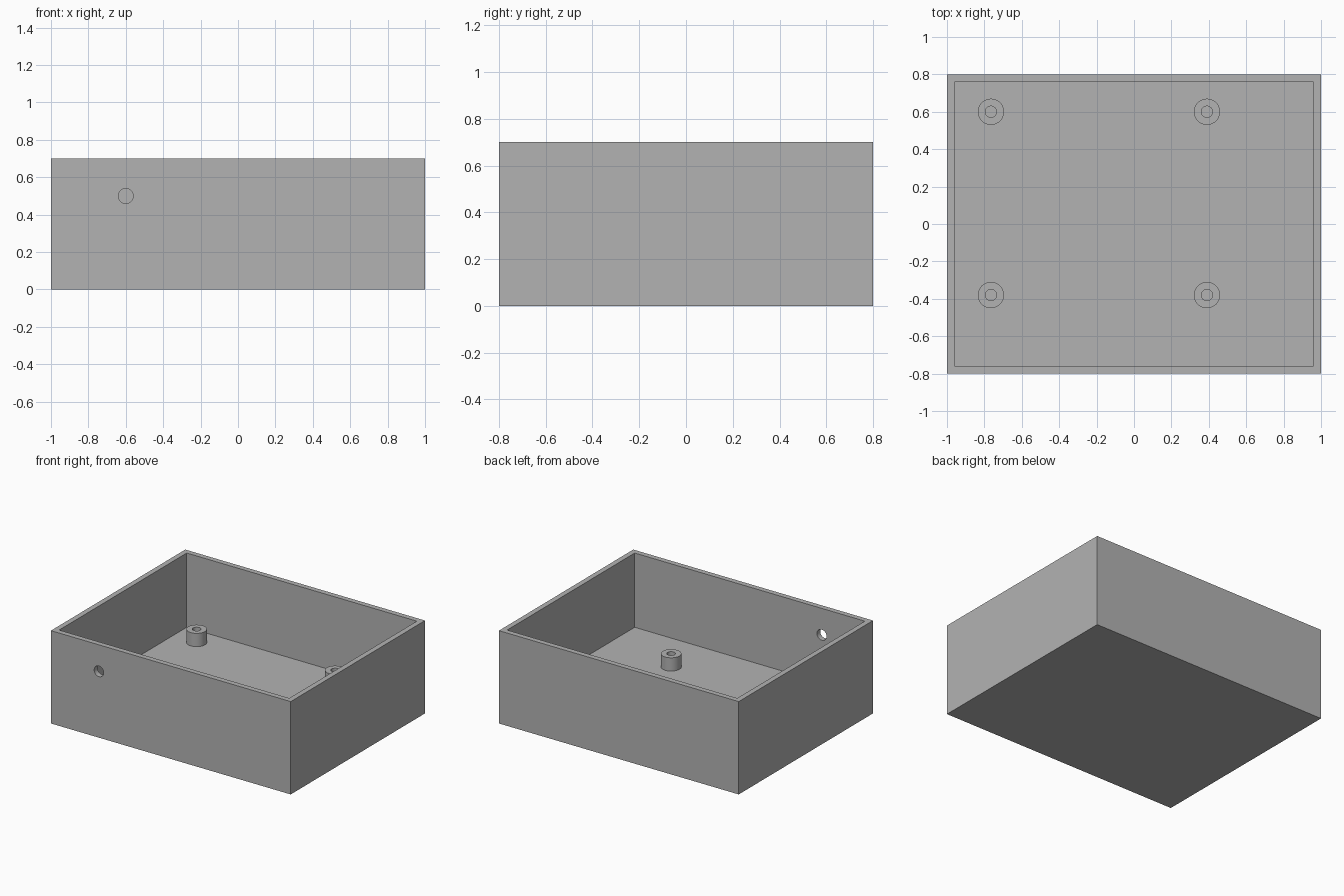
import bpy, bmesh, math
from mathutils import Matrix

cube = bpy.data.objects.get("Cube")
if cube:
    bpy.data.objects.remove(cube, do_unlink=True)

LENGTH, DEPTH, HEIGHT = 2.0, 1.6, 0.7
WALL, FLOOR = 0.04, 0.14
POST_HEIGHT, POST_RADIUS, BORE_RADIUS = 0.1, 0.07, 0.03
SIDES = 48

grey = bpy.data.materials.new("plain grey")
grey.use_nodes = True
color = (0.45, 0.45, 0.45, 1)
grey.diffuse_color = color
grey.node_tree.nodes["Principled BSDF"].inputs["Base Color"].default_value = color


def make_object(name, bm):
    bmesh.ops.recalc_face_normals(bm, faces=bm.faces)
    mesh = bpy.data.meshes.new(name)
    bm.to_mesh(mesh)
    bm.free()
    mesh.materials.append(grey)
    obj = bpy.data.objects.new(name, mesh)
    bpy.context.collection.objects.link(obj)
    return obj


def block(name, size, bottom):
    bm = bmesh.new()
    bmesh.ops.create_cube(bm, size=1)
    bmesh.ops.scale(bm, vec=size, verts=bm.verts)
    bmesh.ops.translate(bm, vec=(0, 0, bottom + size[2] / 2), verts=bm.verts)
    return make_object(name, bm)


def activate(obj):
    bpy.ops.object.select_all(action='DESELECT')
    obj.select_set(True)
    bpy.context.view_layer.objects.active = obj


def cut(target, cutter):
    cutter.hide_render = True
    mod = target.modifiers.new("cut", 'BOOLEAN')
    mod.operation = 'DIFFERENCE'
    mod.solver = 'EXACT'
    mod.object = cutter
    activate(target)
    bpy.ops.object.modifier_apply(modifier=mod.name)
    bpy.data.objects.remove(cutter, do_unlink=True)


# Open tray with a thick floor
tray = block("tray", (LENGTH, DEPTH, HEIGHT), 0)
cut(tray, block("cavity_cutter", (LENGTH - 2 * WALL, DEPTH - 2 * WALL, HEIGHT), FLOOR))

# Round cable hole through the front wall
bm = bmesh.new()
bmesh.ops.create_cone(bm, cap_ends=True, segments=SIDES, radius1=0.04, radius2=0.04, depth=0.2,
                      matrix=Matrix.Translation((-0.6, -DEPTH / 2, 0.5))
                      @ Matrix.Rotation(math.pi / 2, 4, 'X'))
cut(tray, make_object("cable_hole_cutter", bm))
activate(tray)
bpy.ops.object.shade_smooth_by_angle(angle=math.radians(30))


# Hollow mounting posts on the floor
def mounting_post(name, x, y):
    bm = bmesh.new()
    profile = [(POST_RADIUS, 0), (POST_RADIUS, POST_HEIGHT),
               (BORE_RADIUS, POST_HEIGHT), (BORE_RADIUS, 0)]
    verts = [bm.verts.new((r, 0, z)) for r, z in profile]
    edges = [bm.edges.new(pair) for pair in zip(verts, verts[1:])]
    bmesh.ops.spin(bm, geom=verts + edges, cent=(0, 0, 0), axis=(0, 0, 1),
                   angle=math.tau, steps=SIDES, use_merge=True)
    bmesh.ops.remove_doubles(bm, verts=bm.verts, dist=1e-5)
    post = make_object(name, bm)
    post.location = (x, y, FLOOR)
    activate(post)
    bpy.ops.object.shade_smooth_by_angle(angle=math.radians(30))


for side, x in (("right", -0.765), ("left", 0.39)):
    for end, y in (("front", -0.38), ("back", 0.6)):
        mounting_post(f"{end}_{side}_post", x, y)
